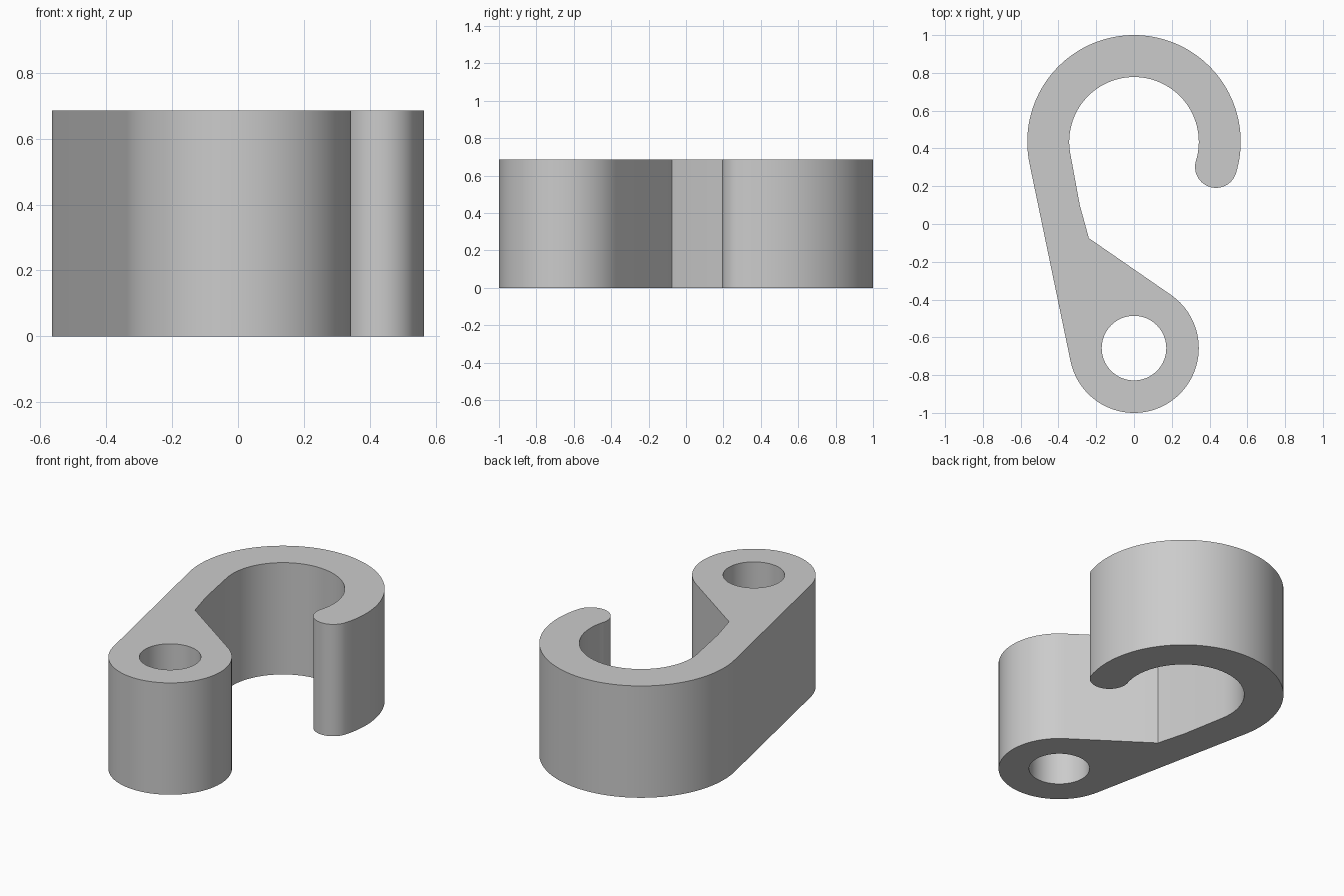
import bpy
import bmesh
from math import sin, cos, radians, degrees, asin, acos, atan2, hypot
from mathutils import Vector

cube = bpy.data.objects.get("Cube")
if cube:
    bpy.data.objects.remove(cube, do_unlink=True)

HEIGHT = 0.685
HOOK_Y, HOOK_OUT, HOOK_IN = 0.435, 0.565, 0.343   # hook ring
EYE_Y, EYE_OUT, EYE_HOLE = -0.657, 0.343, 0.171   # eyelet
TIP_ANGLE = -17                                   # where the hook ends


def arc(cx, cy, r, start, end, steps):
    """Points along an arc, angles in degrees."""
    angles = [radians(start + (end - start) * i / steps) for i in range(steps + 1)]
    return [(cx + r * cos(a), cy + r * sin(a)) for a in angles]


def add_loop(bm, points):
    verts = [bm.verts.new((x, y, 0)) for x, y in points]
    return [bm.edges.new((v, verts[i - 1])) for i, v in enumerate(verts)]


# Straight back is the common tangent of hook and eyelet
back = 180 + degrees(asin((HOOK_OUT - EYE_OUT) / (HOOK_Y - EYE_Y)))

# Inner notch corner, with a line from it tangent to the eyelet
notch = (-0.239, -0.075)
dx, dy = notch[0], notch[1] - EYE_Y
front = 360 + degrees(atan2(dy, dx) - acos(EYE_OUT / hypot(dx, dy)))

# Rounded hook tip
mid = (HOOK_OUT + HOOK_IN) / 2
tip_r = (HOOK_OUT - HOOK_IN) / 2
tip_x = mid * cos(radians(TIP_ANGLE))
tip_y = HOOK_Y + mid * sin(radians(TIP_ANGLE))

outline = arc(0, HOOK_Y, HOOK_OUT, TIP_ANGLE, back, 80)
outline += arc(0, EYE_Y, EYE_OUT, back, front, 64)
outline += [notch, (-0.287, 0.1)]
outline += arc(0, HOOK_Y, HOOK_IN, 190, TIP_ANGLE, 72)
outline += arc(tip_x, tip_y, tip_r, TIP_ANGLE - 180, TIP_ANGLE, 28)[1:-1]
hole = arc(0, EYE_Y, EYE_HOLE, 0, 360, 64)[:-1]

# Fill the profile and extrude it upward
bm = bmesh.new()
edges = add_loop(bm, outline) + add_loop(bm, hole)
bmesh.ops.triangle_fill(bm, edges=edges, use_beauty=True)
result = bmesh.ops.extrude_face_region(bm, geom=bm.faces[:])
top = [g for g in result["geom"] if isinstance(g, bmesh.types.BMVert)]
bmesh.ops.translate(bm, verts=top, vec=Vector((0, 0, HEIGHT)))
bmesh.ops.recalc_face_normals(bm, faces=bm.faces[:])

mesh = bpy.data.meshes.new("hook_with_eyelet")
bm.to_mesh(mesh)
bm.free()
hook = bpy.data.objects.new("hook_with_eyelet", mesh)
bpy.context.collection.objects.link(hook)

# Plain grey
colour = (0.6, 0.6, 0.6, 1)
grey = bpy.data.materials.new("light_grey")
grey.use_nodes = True
grey.diffuse_color = colour
grey.node_tree.nodes["Principled BSDF"].inputs["Base Color"].default_value = colour
mesh.materials.append(grey)

# Smooth curved walls, keep the rims crisp
bpy.ops.object.select_all(action="DESELECT")
hook.select_set(True)
bpy.context.view_layer.objects.active = hook
bpy.ops.object.shade_smooth_by_angle(angle=radians(30))
